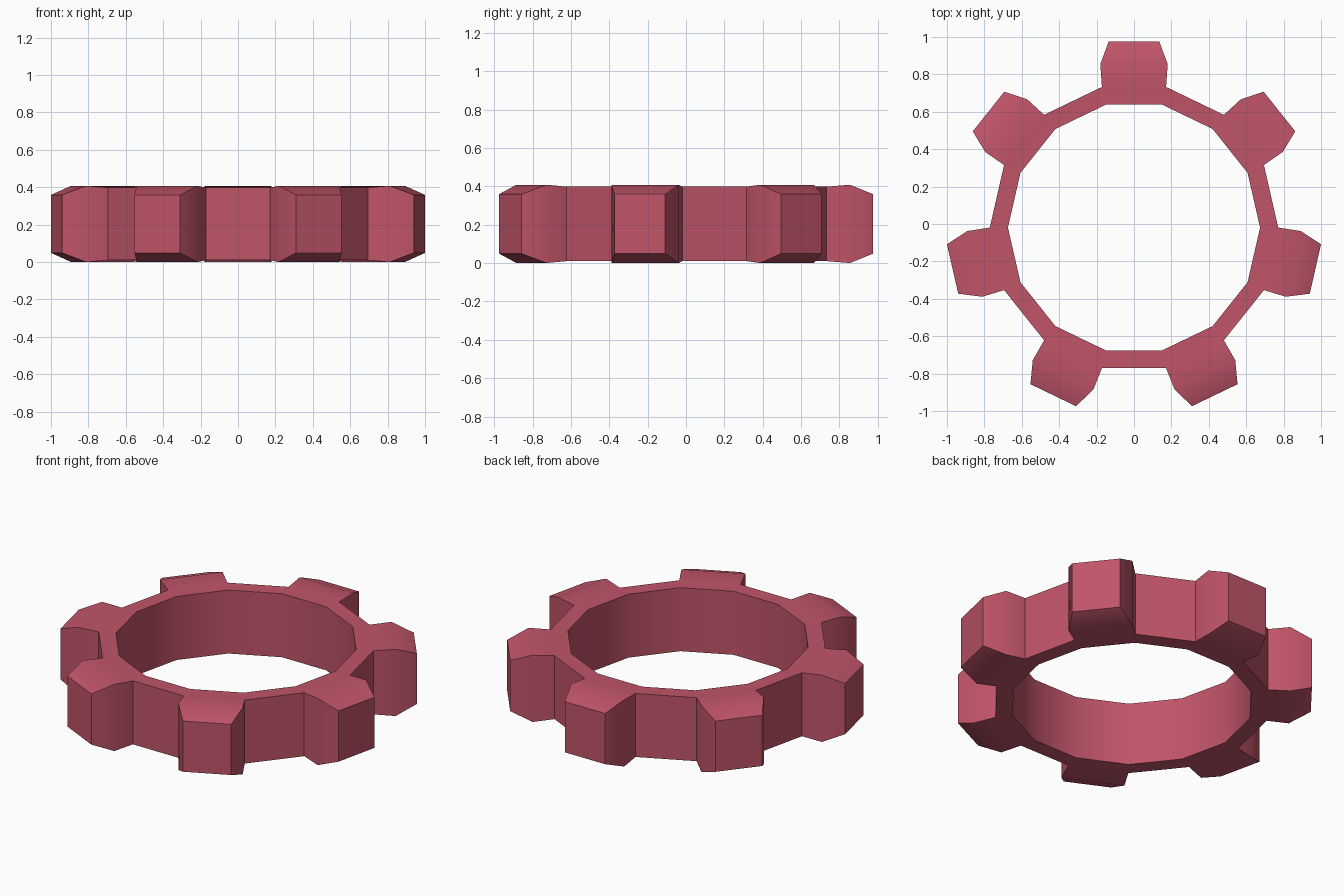
import bpy, bmesh, math

if "Cube" in bpy.data.objects:
    bpy.data.objects.remove(bpy.data.objects["Cube"])

TEETH = 7
CY = -0.019      # gear axis offset so the bounds are centred
MID_Z = 0.204
STEP = 2 * math.pi / TEETH
# (radius, half angle in degrees, half height) from bore to tooth tip
PROFILE = [(0.674, 12.857, 0.194), (0.771, 12.857, 0.194),
           (0.892, 11.65, 0.204), (1.004, 7.75, 0.155)]

bm = bmesh.new()


def column(angle, radius, half):
    x, y = radius * math.cos(angle), radius * math.sin(angle) + CY
    return [bm.verts.new((x, y, MID_Z + s * half)) for s in (-1, 1)]


# Vertex columns: each tooth has a right and a left side
teeth = []
for i in range(TEETH):
    mid = math.pi / 2 + i * STEP
    teeth.append([[column(mid + s * math.radians(a), r, h) for r, a, h in PROFILE]
                  for s in (-1, 1)])


def wall(a, b):
    bm.faces.new((a[0], b[0], b[1], a[1]))


def caps(a, b, c, d):
    for k in (0, 1):
        bm.faces.new((a[k], b[k], c[k], d[k]))


for i, (right, left) in enumerate(teeth):
    nxt = teeth[(i + 1) % TEETH][0]
    # Top and bottom faces of the tooth, and its flanks
    for j in range(3):
        caps(right[j], right[j + 1], left[j + 1], left[j])
        if j > 0:
            wall(right[j], right[j + 1])
            wall(left[j + 1], left[j])
    # Tooth tip, bore wall and valley to the next tooth
    wall(right[3], left[3])
    wall(left[0], right[0])
    wall(nxt[0], left[0])
    wall(left[1], nxt[1])
    caps(left[0], left[1], nxt[1], nxt[0])

bmesh.ops.recalc_face_normals(bm, faces=bm.faces[:])
mesh = bpy.data.meshes.new("gear_ring")
bm.to_mesh(mesh)
bm.free()
gear = bpy.data.objects.new("gear_ring", mesh)
bpy.context.collection.objects.link(gear)

# Red finish
mat = bpy.data.materials.new("red")
mat.diffuse_color = (0.53, 0.09, 0.14, 1)
mat.use_nodes = True
mat.node_tree.nodes["Principled BSDF"].inputs["Base Color"].default_value = mat.diffuse_color
mesh.materials.append(mat)

bpy.context.view_layer.objects.active = gear
gear.select_set(True)
bpy.ops.object.shade_smooth_by_angle(angle=math.radians(30))
